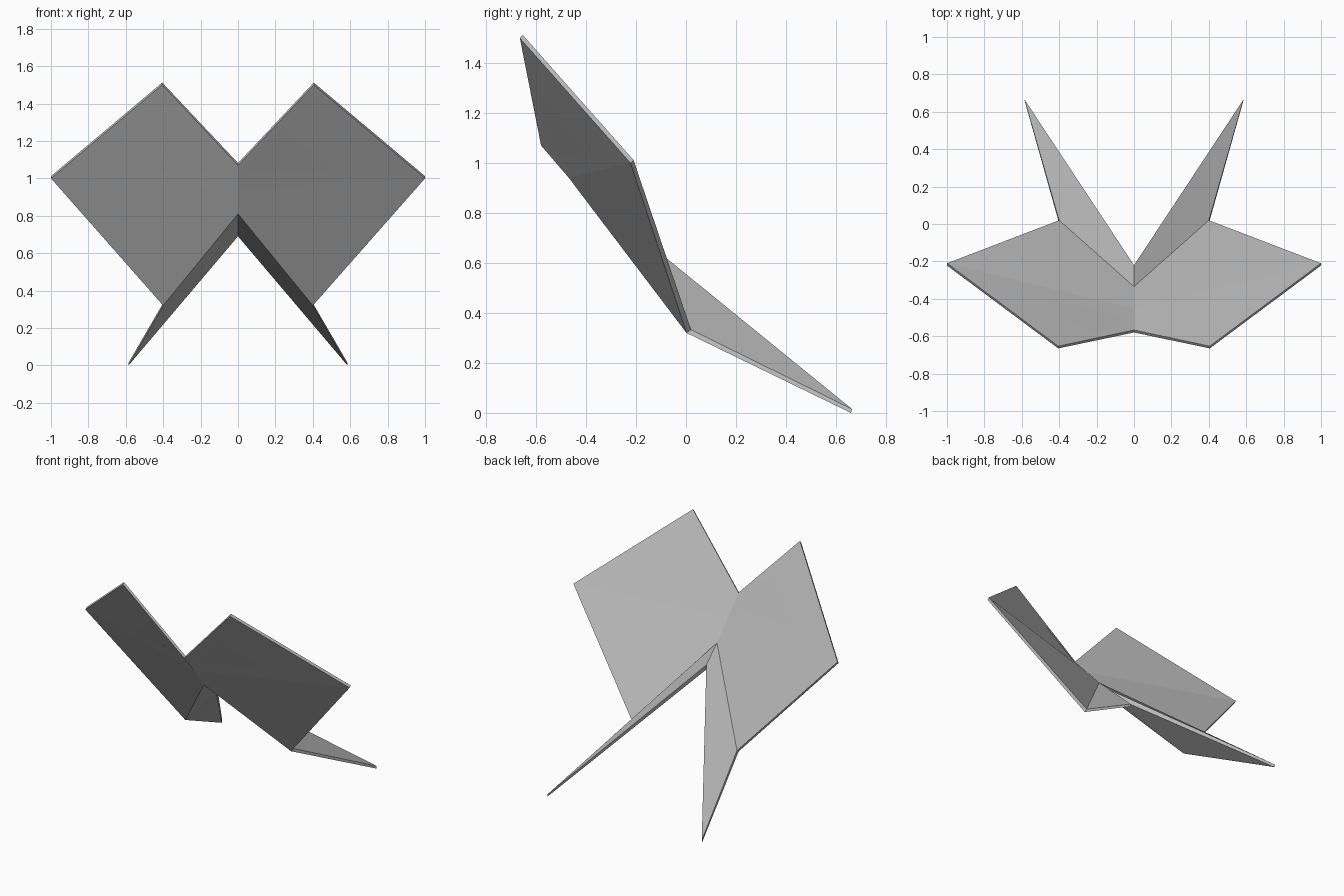
import bpy
import bmesh
from mathutils import Vector

cube = bpy.data.objects.get("Cube")
if cube:
    bpy.data.objects.remove(cube, do_unlink=True)

# Single grey paper material
grey = bpy.data.materials.new("paper_grey")
grey.use_nodes = True
colour = (0.5, 0.5, 0.5, 1)
grey.diffuse_color = colour
bsdf = next(n for n in grey.node_tree.nodes if n.type == 'BSDF_PRINCIPLED')
bsdf.inputs["Base Color"].default_value = colour
bsdf.inputs["Roughness"].default_value = 0.8

# Corners of the left half: underside point, then offset to the upper side
corners = {
    "notch": ((0, -.58, 1.07), (0, .013, .012)),
    "peak": ((.405, -.665, 1.50), (0, .012, .012)),
    "side": ((1, -.222, 1.0), (0, .012, .012)),
    "spine": ((0, -.47, .942), (0, .018, .012)),
    "hip": ((.4, .002, .32), (0, .018, .013)),
    "crotch": ((0, -.37, .81), (0, .035, .018)),
    "tip": ((.585, .66, 0), (0, .005, .015)),
    "tail_root": ((0, -.23, .69), (0, .01, .03)),
}


def folded_sheet(name, panels, rim):
    """Thin folded panels closed along the rim, mirrored across x."""
    bm = bmesh.new()
    lower, upper = {}, {}
    for key in dict.fromkeys(k for panel in panels for k in panel):
        base, offset = map(Vector, corners[key])
        lower[key] = bm.verts.new(base)
        upper[key] = bm.verts.new(base + offset)
    for panel in panels:
        bm.faces.new([upper[k] for k in panel])
        bm.faces.new([lower[k] for k in reversed(panel)])
    for a, b in zip(rim, rim[1:]):
        bm.faces.new((lower[a], lower[b], upper[b], upper[a]))
    bmesh.ops.recalc_face_normals(bm, faces=bm.faces)
    # The upper panel must face upwards
    bm.faces.ensure_lookup_table()
    if bm.faces[0].normal.z < 0:
        bmesh.ops.reverse_faces(bm, faces=bm.faces)
    mesh = bpy.data.meshes.new(name)
    bm.to_mesh(mesh)
    bm.free()
    mesh.materials.append(grey)
    obj = bpy.data.objects.new(name, mesh)
    bpy.context.collection.objects.link(obj)
    mirror = obj.modifiers.new("mirror", 'MIRROR')
    mirror.use_clip = True
    mirror.merge_threshold = 0.0005


# Broad wings, each an upper and a lower panel
folded_sheet("wings",
             [("notch", "spine", "side", "peak"), ("spine", "crotch", "hip", "side")],
             ("notch", "peak", "side", "hip"))

# Long pointed tails folded back from the lower wing edges
folded_sheet("tails",
             [("crotch", "tail_root", "tip", "hip")],
             ("hip", "tip", "tail_root"))
